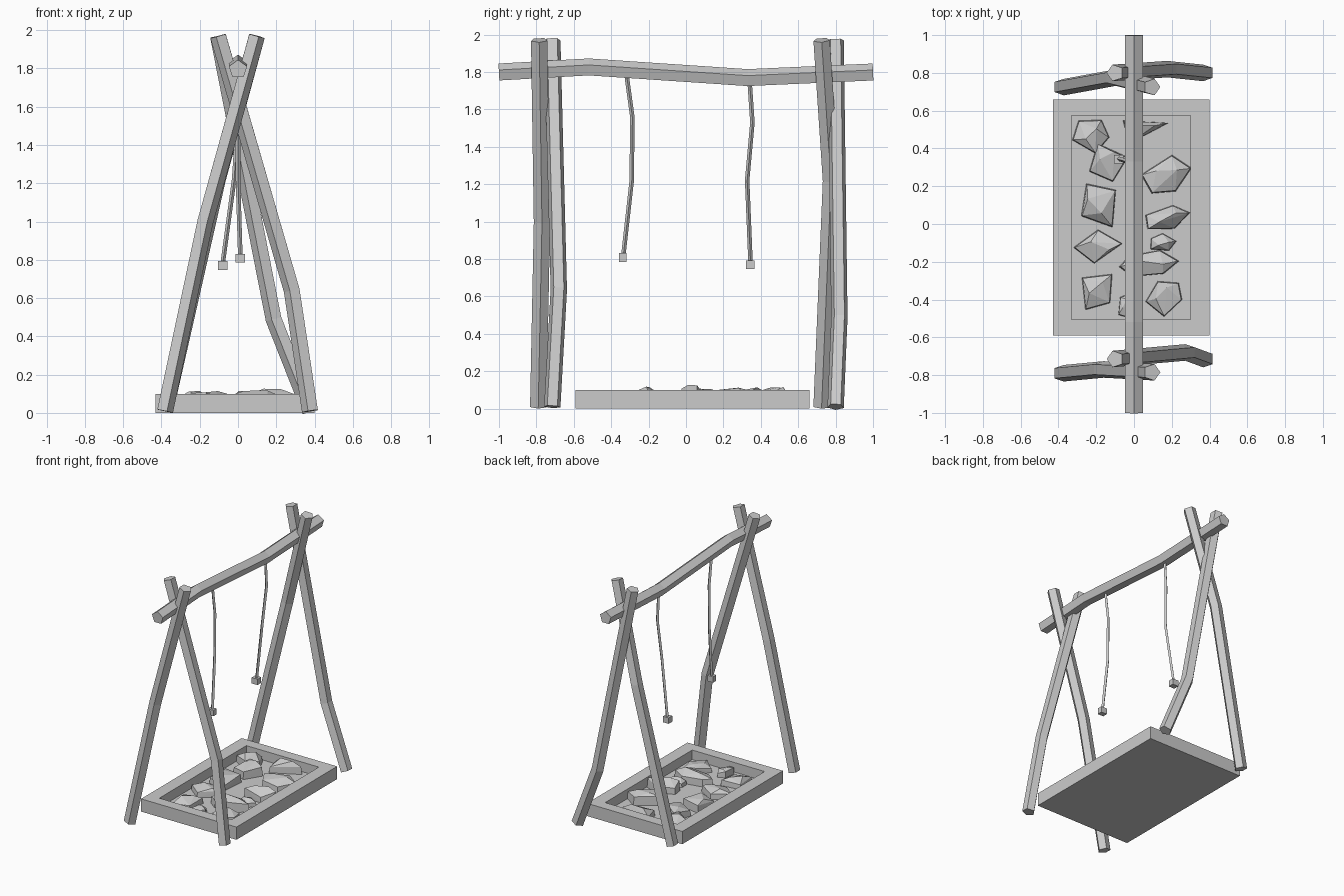
import bpy, bmesh, math, random
from mathutils import Vector

cube = bpy.data.objects.get("Cube")
if cube:
    bpy.data.objects.remove(cube, do_unlink=True)

grey = bpy.data.materials.new("plain grey")
grey.use_nodes = True
grey.diffuse_color = (0.6, 0.6, 0.6, 1)
grey.node_tree.nodes["Principled BSDF"].inputs["Base Color"].default_value = (0.6, 0.6, 0.6, 1)


def finish(bm, name):
    bmesh.ops.recalc_face_normals(bm, faces=bm.faces)
    mesh = bpy.data.meshes.new(name)
    bm.to_mesh(mesh)
    bm.free()
    mesh.materials.append(grey)
    obj = bpy.data.objects.new(name, mesh)
    bpy.context.collection.objects.link(obj)
    return obj


def pole(name, path, radius, apex, sides=5):
    """Sweep a polygon with one corner towards apex along a bent path."""
    pts = [Vector(p) for p in path]
    bm = bmesh.new()
    rings = []
    for i, p in enumerate(pts):
        before = (p - pts[i - 1]).normalized() if i else Vector()
        after = (pts[i + 1] - p).normalized() if i < len(pts) - 1 else Vector()
        along = (before + after).normalized()
        u = Vector(apex)
        u = (u - along * u.dot(along)).normalized()
        v = along.cross(u)
        ring = []
        for k in range(sides):
            a = math.tau * k / sides
            ring.append(bm.verts.new(p + radius * (u * math.cos(a) + v * math.sin(a))))
        rings.append(ring)
    for low, high in zip(rings, rings[1:]):
        for k in range(sides):
            n = (k + 1) % sides
            bm.faces.new((low[k], low[n], high[n], high[k]))
    bm.faces.new(rings[0])
    bm.faces.new(rings[-1])
    return finish(bm, name)


def block(name, centre, size):
    bm = bmesh.new()
    bmesh.ops.create_cube(bm, size=1)
    bmesh.ops.scale(bm, vec=size, verts=bm.verts)
    bmesh.ops.translate(bm, vec=centre, verts=bm.verts)
    return finish(bm, name)


# Crossed, bent legs at both ends
RIGHT, LEFT, UP = (1, 0, 0), (-1, 0, 0), (0, 0, 1)
pole("front_leg_right", [(-0.385, -0.79, 0.01), (-0.175, -0.77, 1.0), (0.095, -0.785, 1.97)], 0.046, RIGHT)
pole("front_leg_left", [(0.38, -0.715, 0.01), (0.285, -0.68, 0.64), (-0.1, -0.715, 1.97)], 0.046, LEFT)
pole("back_leg_right", [(-0.385, 0.725, 0.01), (-0.11, 0.775, 1.22), (0.095, 0.725, 1.97)], 0.046, RIGHT)
pole("back_leg_left", [(0.38, 0.8, 0.01), (0.19, 0.82, 0.49), (-0.1, 0.8, 1.97)], 0.046, LEFT)

# Sagging cross beam
pole("cross_beam", [(0, -1, 1.795), (0, -0.52, 1.822), (0, 0.33, 1.765), (0, 1, 1.795)], 0.05, UP)

# Hanging ropes with end blocks
pole("front_rope", [(0, -0.32, 1.8), (0, -0.287, 1.56), (0, -0.29, 1.22), (0.012, -0.335, 0.82)], 0.012, RIGHT, 4)
pole("back_rope", [(0, 0.34, 1.75), (0, 0.355, 1.53), (-0.02, 0.327, 1.22), (-0.08, 0.345, 0.78)], 0.012, RIGHT, 4)
block("front_rope_end", (0.012, -0.337, 0.808), (0.05, 0.04, 0.046))
block("back_rope_end", (-0.08, 0.343, 0.77), (0.05, 0.045, 0.046))

# Shallow tray: box with a sunken top
FLOOR = 0.025
centre = Vector((-0.015, 0.035, 0.05))
bm = bmesh.new()
bmesh.ops.create_cube(bm, size=1)
bmesh.ops.scale(bm, vec=(0.83, 1.25, 0.1), verts=bm.verts)
bmesh.ops.translate(bm, vec=centre, verts=bm.verts)
top = max(bm.faces, key=lambda f: f.calc_center_median().z)
rim = bmesh.ops.extrude_discrete_faces(bm, faces=[top])["faces"][0]
for v in rim.verts:
    v.co.x = centre.x + (v.co.x - centre.x) * 0.76
    v.co.y = centre.y + (v.co.y - centre.y) * 0.865
base = bmesh.ops.extrude_discrete_faces(bm, faces=[rim])["faces"][0]
for v in base.verts:
    v.co.z = FLOOR
finish(bm, "tray")

# Angular stones: x, y, length, width, turn in degrees, top height, corners
STONES = [
    (-0.23, 0.47, 0.2, 0.2, 60, 0.115, 5), (-0.14, 0.33, 0.22, 0.22, 20, 0.115, 4),
    (-0.18, 0.1, 0.27, 0.23, 120, 0.11, 4), (-0.19, -0.12, 0.26, 0.18, 0, 0.095, 4),
    (-0.2, -0.35, 0.24, 0.2, 50, 0.095, 4), (0.05, 0.51, 0.27, 0.18, 15, 0.12, 3),
    (0.17, 0.26, 0.28, 0.2, 20, 0.12, 5), (0.17, 0.03, 0.26, 0.13, 12, 0.128, 5),
    (0.15, -0.1, 0.15, 0.1, 10, 0.09, 5), (0.08, -0.21, 0.32, 0.14, 8, 0.12, 6),
    (0.16, -0.39, 0.22, 0.18, 50, 0.095, 5), (-0.04, -0.43, 0.14, 0.1, 70, 0.09, 5),
]
rng = random.Random(4)
for i, (x, y, length, width, turn, height, corners) in enumerate(STONES):
    turn = math.radians(turn)

    def place(a, b, z):
        a, b = a * length / 2, b * width / 2
        return (x + a * math.cos(turn) - b * math.sin(turn),
                y + a * math.sin(turn) + b * math.cos(turn), z)

    bm = bmesh.new()
    for k in range(corners):
        a = math.tau * (k + rng.uniform(-0.15, 0.15)) / corners
        c, s = math.cos(a), math.sin(a)
        bm.verts.new(place(c, s, FLOOR))
        bm.verts.new(place(c * 0.95, s * 0.95, FLOOR + (height - FLOOR) * rng.uniform(0.4, 0.8)))
    for end in (-0.3, 0.45):
        bm.verts.new(place(end, rng.uniform(-0.2, 0.4), height - rng.uniform(0, 0.01)))
    hull = bmesh.ops.convex_hull(bm, input=bm.verts)
    loose = [g for g in hull["geom_interior"] if isinstance(g, bmesh.types.BMVert)]
    bmesh.ops.delete(bm, geom=loose, context="VERTS")
    finish(bm, f"stone_{i + 1}")
